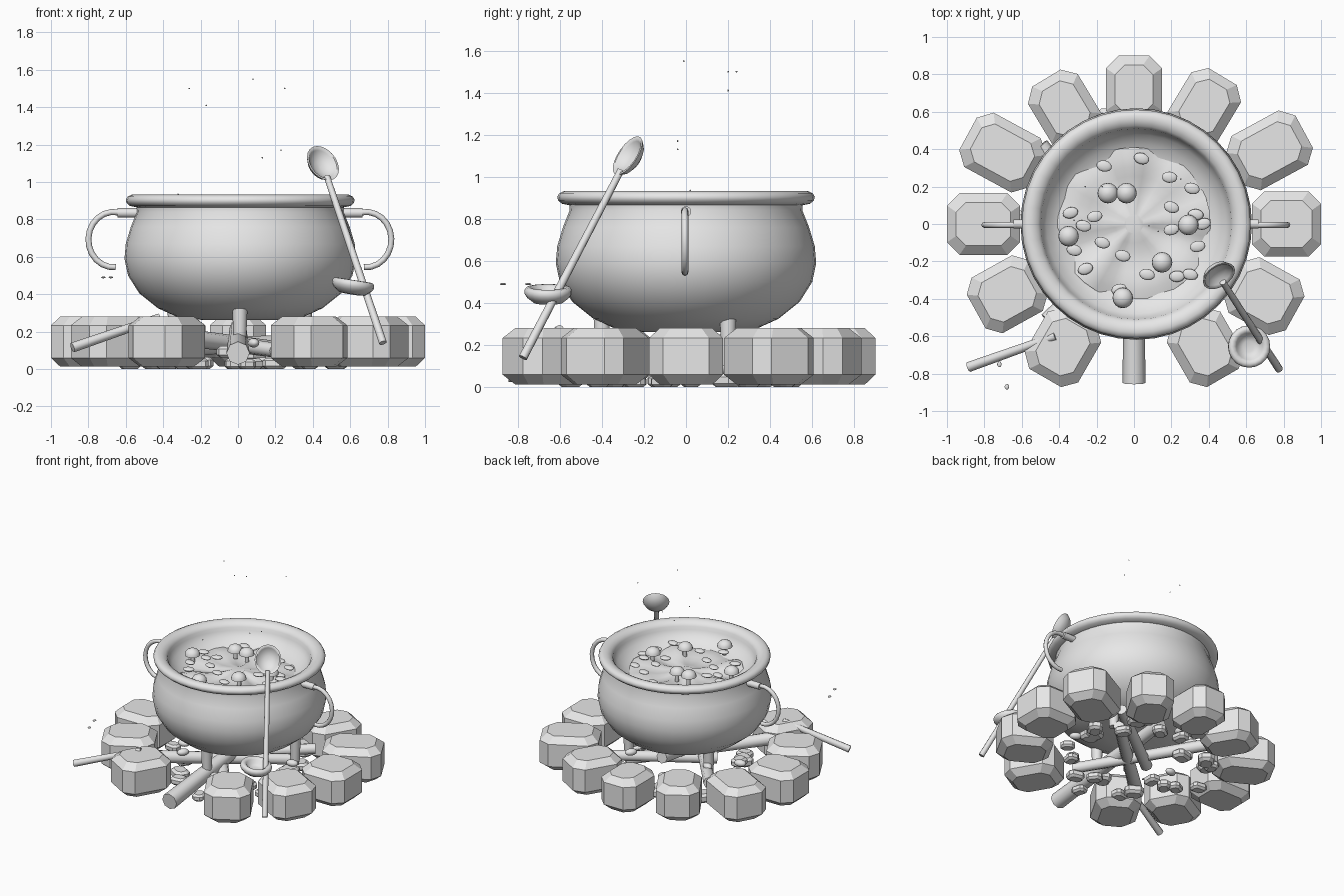
import bpy, bmesh, math, random
from mathutils import Vector, Matrix

if "Cube" in bpy.data.objects:
    bpy.data.objects.remove(bpy.data.objects["Cube"], do_unlink=True)

random.seed(4)
grey = bpy.data.materials.new("plain_grey")
grey.use_nodes = True
grey.diffuse_color = (0.8, 0.8, 0.8, 1)
grey.node_tree.nodes["Principled BSDF"].inputs["Base Color"].default_value = (0.8, 0.8, 0.8, 1)


def finish(name, bm, smooth=40):
    """Turn a bmesh into a named object, smooth below the given angle."""
    bmesh.ops.recalc_face_normals(bm, faces=bm.faces)
    mesh = bpy.data.meshes.new(name)
    bm.to_mesh(mesh)
    bm.free()
    mesh.materials.append(grey)
    ob = bpy.data.objects.new(name, mesh)
    bpy.context.collection.objects.link(ob)
    if smooth:
        bpy.ops.object.select_all(action='DESELECT')
        bpy.context.view_layer.objects.active = ob
        ob.select_set(True)
        bpy.ops.object.shade_smooth_by_angle(angle=math.radians(smooth))
    return ob


def skin(bm, rings):
    """Bridge rings of points and cap both ends."""
    loops = [[bm.verts.new(p) for p in r] for r in rings]
    n = len(loops[0])
    for a, b in zip(loops, loops[1:]):
        for i in range(n):
            j = (i + 1) % n
            bm.faces.new((a[i], a[j], b[j], b[i]))
    bm.faces.new(loops[0][::-1])
    bm.faces.new(loops[-1])


def circle(r, z, n):
    return [Vector((r * math.cos(math.tau * i / n), r * math.sin(math.tau * i / n), z)) for i in range(n)]


def lathe(name, profile, matrix=Matrix(), n=32, smooth=50):
    bm = bmesh.new()
    skin(bm, [circle(r, z, n) for r, z in profile])
    bm.transform(matrix)
    return finish(name, bm, smooth)


def rod(name, a, b, r1, r2=None, n=10):
    """Tapered round bar between two points."""
    a, b = Vector(a), Vector(b)
    turn = (b - a).to_track_quat('Z', 'Y').to_matrix().to_4x4()
    return lathe(name, [(r1, 0), (r2 or r1, (b - a).length)], Matrix.Translation(a) @ turn, n)


def ball(name, at, size, turn=0):
    bm = bmesh.new()
    bmesh.ops.create_uvsphere(bm, u_segments=14, v_segments=8, radius=1)
    bm.transform(Matrix.Translation(at) @ Matrix.Rotation(turn, 4, 'Z') @ Matrix.Diagonal((*size, 1)))
    return finish(name, bm, 60)


def block(name, matrix, length, width, height, cut):
    """Stone with cut corners and bevelled top and bottom."""
    def outline(inset, z):
        x, y, c = length / 2 - inset, width / 2 - inset, cut * 1.15 - inset * 0.3
        return [Vector((px, py, z)) for px, py in (
            (x, c - y), (x, y - c), (x - c, y), (c - x, y),
            (-x, y - c), (-x, c - y), (c - x, -y), (x - c, -y))]
    bm = bmesh.new()
    skin(bm, [outline(cut * 0.85, 0), outline(0, cut * 0.8),
              outline(0, height - cut * 0.8), outline(cut * 0.85, height)])
    bm.transform(matrix)
    return finish(name, bm, 0)


# Ring of big stones, with the front place left open: angle, outer reach, width and length
for angle, outer, width, length in (
        (0, 1, .35, .37), (28.5, 1.035, .33, .42), (59, .92, .31, .38), (90, .9, .3, .36),
        (121, .91, .31, .38), (151.5, 1.01, .33, .42), (180, 1, .33, .39), (209, .965, .34, .38),
        (240, .95, .33, .38), (300, .95, .33, .38), (331, .985, .34, .38)):
    place = Matrix.Rotation(math.radians(angle), 4, 'Z') @ Matrix.Translation((outer - length / 2, 0, 0.013))
    block("ring_stone", place, length, width, 0.267, 0.058)

# Pot: outer wall, rolled rim and bowl-shaped inside
lathe("pot", [(0.2, 0.262), (0.34, 0.28), (0.44, 0.325), (0.54, 0.405), (0.6, 0.5), (0.619, 0.59),
              (0.612, 0.67), (0.585, 0.76), (0.553, 0.84), (0.555, 0.865), (0.59, 0.872), (0.608, 0.888),
              (0.612, 0.905), (0.602, 0.922), (0.58, 0.932), (0.55, 0.928), (0.525, 0.915), (0.51, 0.895),
              (0.505, 0.87), (0.48, 0.83), (0.43, 0.79), (0.36, 0.76), (0.2, 0.74)],
      Matrix.Translation((0.012, 0, 0)), 40)

# Three pot legs
for k in (-90, 30, 150):
    x, y = 0.4 * math.cos(math.radians(k)) + 0.01, 0.4 * math.sin(math.radians(k))
    rod("pot_leg", (x, y, 0.1), (x, y, 0.36), 0.032, 0.042)

# Soup with a rippled, ragged surface
bm = bmesh.new()
skin(bm, [circle(0.41, 0.75, 36)] + [circle(0.41 * (1 - i / 8), 0.8, 36) for i in range(8)])
for v in bm.verts:
    if v.co.z > 0.78:
        a, r = math.atan2(v.co.y, v.co.x), v.co.xy.length
        v.co.z += r * 0.04 * (math.sin(5 * a) + math.sin(8 * a + 1)) + 0.012 * math.cos(18 * r) - 0.012 - 0.1 * r * r
finish("soup", bm, 60)

# Mushrooms floating in the soup
for x, y in ((-0.14, 0.17), (-0.04, 0.17), (-0.35, -0.06), (0.29, 0), (0.15, -0.2), (-0.06, -0.39)):
    lathe("mushroom_cap", [(0.02, 0.01), (0.055, 0), (0.052, 0.018), (0.04, 0.036), (0.022, 0.046), (0.006, 0.05)],
          Matrix.Translation((x, y - 0.005, 0.842)), 16)
    rod("mushroom_stem", (x, y, 0.78), (x, y, 0.86), 0.015)

# Vegetable slices
for x, y in ((-.16, .31), (.04, .35), (.19, .25), (.31, .19), (.2, .09), (.33, .05), (.37, 0), (.2, -.03),
             (.34, -.12), (.3, -.27), (.23, -.28), (.07, -.27), (-.06, -.17), (-.17, -.1), (-.32, -.14),
             (-.26, -.24), (-.08, -.35), (-.21, .04), (-.34, .06), (-.27, -.01)):
    ball("slice", (x, y, 0.82), (0.042, 0.03, 0.013), random.uniform(-0.4, 0.4))

# Handles: socket on the pot and a drooping hook
for side in (-1, 1):
    cx = 0.01
    rod("handle_socket", (cx + side * 0.54, 0, 0.835), (cx + side * 0.655, 0, 0.835), 0.025, n=12)
    curve = bpy.data.curves.new("handle", 'CURVE')
    curve.dimensions = '3D'
    curve.bevel_depth = 0.016
    curve.bevel_resolution = 2
    curve.use_fill_caps = True
    path = curve.splines.new('POLY')
    path.points.add(12)
    for i, p in enumerate(path.points):
        a = math.radians(100 - 195 * i / 12)
        p.co = (cx + side * (0.675 + 0.135 * math.cos(a)), -0.005, 0.692 + 0.148 * math.sin(a), 1)
    curve.materials.append(grey)
    bpy.context.collection.objects.link(bpy.data.objects.new("handle", curve))

# Spoon leaning on the pot
foot, neck = Vector((0.775, -0.775, 0.14)), Vector((0.475, -0.31, 1.03))
rod("spoon_shaft", foot, neck, 0.021, 0.017)
along = (neck - foot).normalized()
across = along.cross(Vector((0, 0, 1))).normalized()
facing = across.cross(along)
if facing.y > 0:
    across, facing = -across, -facing
turn = Matrix((across, along, facing)).transposed().to_4x4()
bowl_place = Matrix.Translation(neck + along * 0.08) @ turn @ Matrix.Diagonal((0.095, 0.108, 0.085, 1))
lathe("spoon_bowl", [(0.15, -0.62), (0.5, -0.52), (0.8, -0.3), (0.97, 0), (1, 0.06), (0.88, 0.06),
                     (0.8, -0.05), (0.6, -0.3), (0.3, -0.44), (0.05, -0.48)], bowl_place, 20)

# Small dish hanging on the shaft, with a broad rim
lathe("dish", [(0.03, -0.052), (0.07, -0.048), (0.1, -0.025), (0.113, -0.006), (0.113, 0.012), (0.104, 0.024),
               (0.088, 0.026), (0.072, 0.016), (0.06, -0.012), (0.03, -0.022)],
      Matrix.Translation((0.615, -0.655, 0.45)) @ Matrix.Rotation(math.radians(9), 4, 'Y'), 20)

# Firewood
for a, b, r1, r2 in (((0, -0.85, 0.085), (0, 0.3, 0.22), 0.062, 0.045),
                     ((0.2, -0.44, 0.1), (-0.5, 0.42, 0.2), 0.04, 0.045),
                     ((-0.46, -0.52, 0.19), (0.35, 0.25, 0.09), 0.05, 0.04),
                     ((0.42, 0.36, 0.15), (-0.2, -0.1, 0.12), 0.04, 0.045)):
    rod("log", a, b, r1, r2, 8)
rod("loose_stick", (-0.885, -0.765, 0.115), (-0.42, -0.6, 0.275), 0.027, 0.022, 8)

# Rubble and embers under the pot
for k in range(26):
    a, r, s = k * 2.4, random.uniform(0.34, 0.58), random.uniform(0.1, 0.15)
    at = (r * math.cos(a), r * math.sin(a), 0.0 if k % 3 else 0.06)
    block("rubble", Matrix.Translation(at) @ Matrix.Rotation(a * 3, 4, 'Z'), s, s * 0.8, s * 0.5, s * 0.16)
for k in range(8):
    a = k * math.tau / 8 + 0.2
    ball("ember", (0.42 * math.cos(a), 0.42 * math.sin(a), 0.14 + 0.08 * (k % 2)), (0.045, 0.03, 0.025), a)

# Sparks above and flakes beside the stick
for at in ((.08, -.01, 1.55), (-.26, .2, 1.5), (.25, .24, 1.5), (-.17, .2, 1.41),
           (.13, -.04, 1.13), (.23, -.04, 1.17), (-.32, .02, .935)):
    ball("spark", at, (0.004,) * 3)
for at in ((-0.72, -0.75, 0.49), (-0.68, -0.87, 0.49)):
    ball("flake", at, (0.012, 0.015, 0.005))
